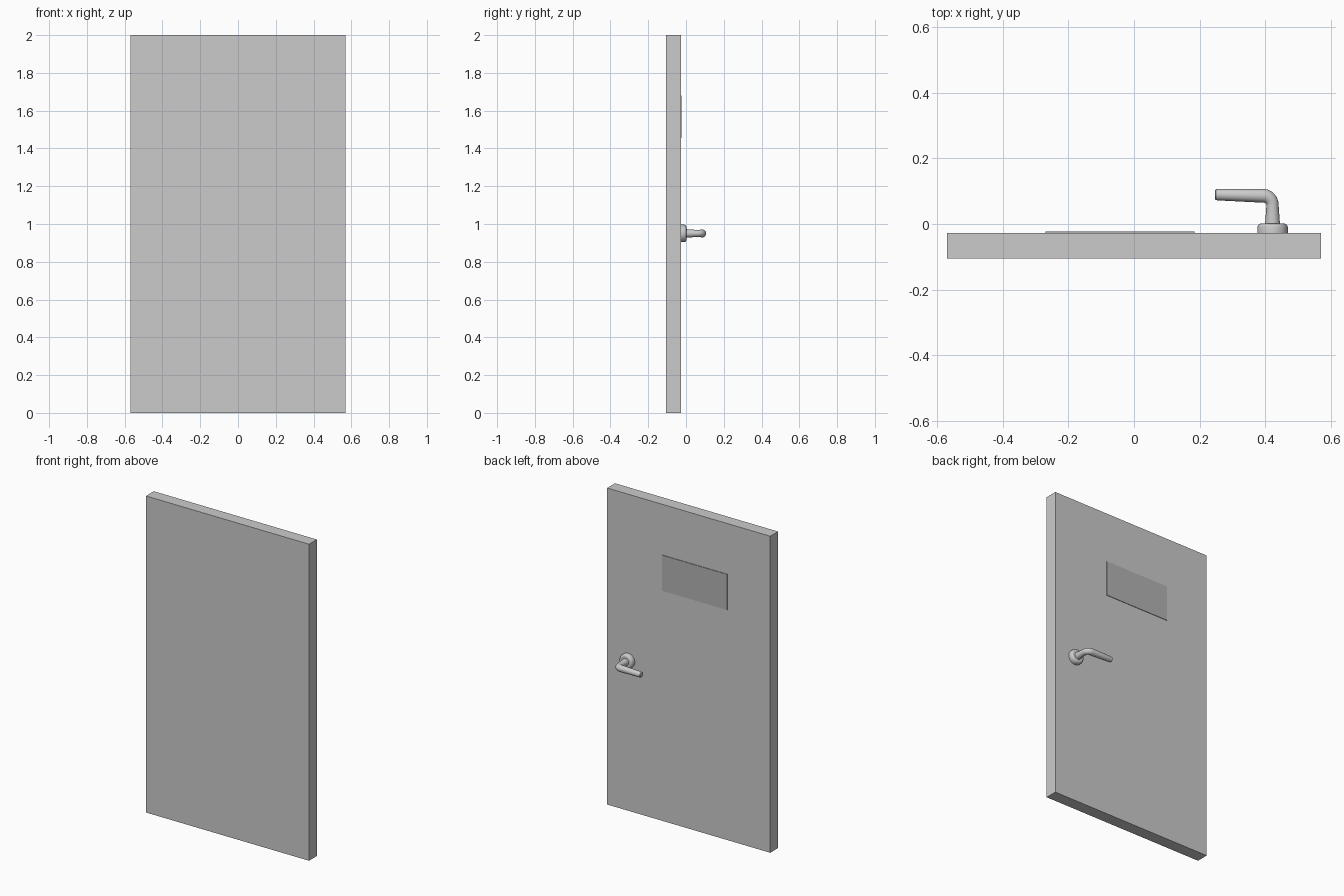
import bpy, math
from mathutils import Vector

if "Cube" in bpy.data.objects:
    bpy.data.objects.remove(bpy.data.objects["Cube"])

FACE_Y = -0.027                 # handle-side face of the door
HX, HZ = 0.4225, 0.95           # handle centre


def box(name, lo, hi):
    lo, hi = Vector(lo), Vector(hi)
    bpy.ops.mesh.primitive_cube_add(size=1, location=(lo + hi) / 2)
    ob = bpy.context.object
    ob.name = name
    ob.scale = hi - lo
    bpy.ops.object.transform_apply(location=False, rotation=False, scale=True)
    return ob


def tube(name, points, sides=8):
    """Round tube along (x, y, z, radius) points, capped and smooth."""
    cu = bpy.data.curves.new(name, 'CURVE')
    cu.dimensions = '3D'
    cu.bevel_depth = 1
    cu.bevel_resolution = sides
    cu.use_fill_caps = True
    sp = cu.splines.new('POLY')
    sp.points.add(len(points) - 1)
    for p, (x, y, z, r) in zip(sp.points, points):
        p.co = (x, y, z, 1)
        p.radius = r
    ob = bpy.data.objects.new(name, cu)
    bpy.context.collection.objects.link(ob)
    bpy.ops.object.select_all(action='DESELECT')
    ob.select_set(True)
    bpy.context.view_layer.objects.active = ob
    bpy.ops.object.convert(target='MESH')
    bpy.ops.object.shade_smooth_by_angle(angle=math.radians(35))
    return bpy.context.object


# Door slab
box("door_slab", (-0.57, -0.105, 0), (0.57, FACE_Y, 2))

# Thin darker plate on the handle side
plate = box("window_plate", (-0.27, FACE_Y - 0.002, 1.455), (0.185, -0.0235, 1.68))
mat = bpy.data.materials.new("dark_grey")
mat.diffuse_color = (0.45, 0.45, 0.45, 1)
mat.use_nodes = True
mat.node_tree.nodes["Principled BSDF"].inputs["Base Color"].default_value = mat.diffuse_color
plate.data.materials.append(mat)

# Round handle base with a softened rim
R = 0.0465
rim = [(FACE_Y - 0.002, R), (-0.010, R), (-0.004, R - 0.002),
       (0.000, R - 0.006), (0.002, R - 0.012)]
tube("handle_rosette", [(HX, y, HZ, r) for y, r in rim], 10)

# Lever: tapered stem, rounded elbow, tapered grip, stepped tip
path = [(HX, -0.010, HZ, 0.0235), (HX, 0.058, HZ, 0.0185)]
bend = 0.028
for i in range(1, 7):
    a = math.radians(15 * i)
    path.append((HX - bend + bend * math.cos(a), 0.058 + bend * math.sin(a),
                 HZ, 0.0185 + 0.0025 * i / 6))
path += [(0.256, 0.0895, HZ, 0.0175), (0.250, 0.0895, HZ, 0.0165),
         (0.2465, 0.0895, HZ, 0.013)]
tube("handle_lever", path)
